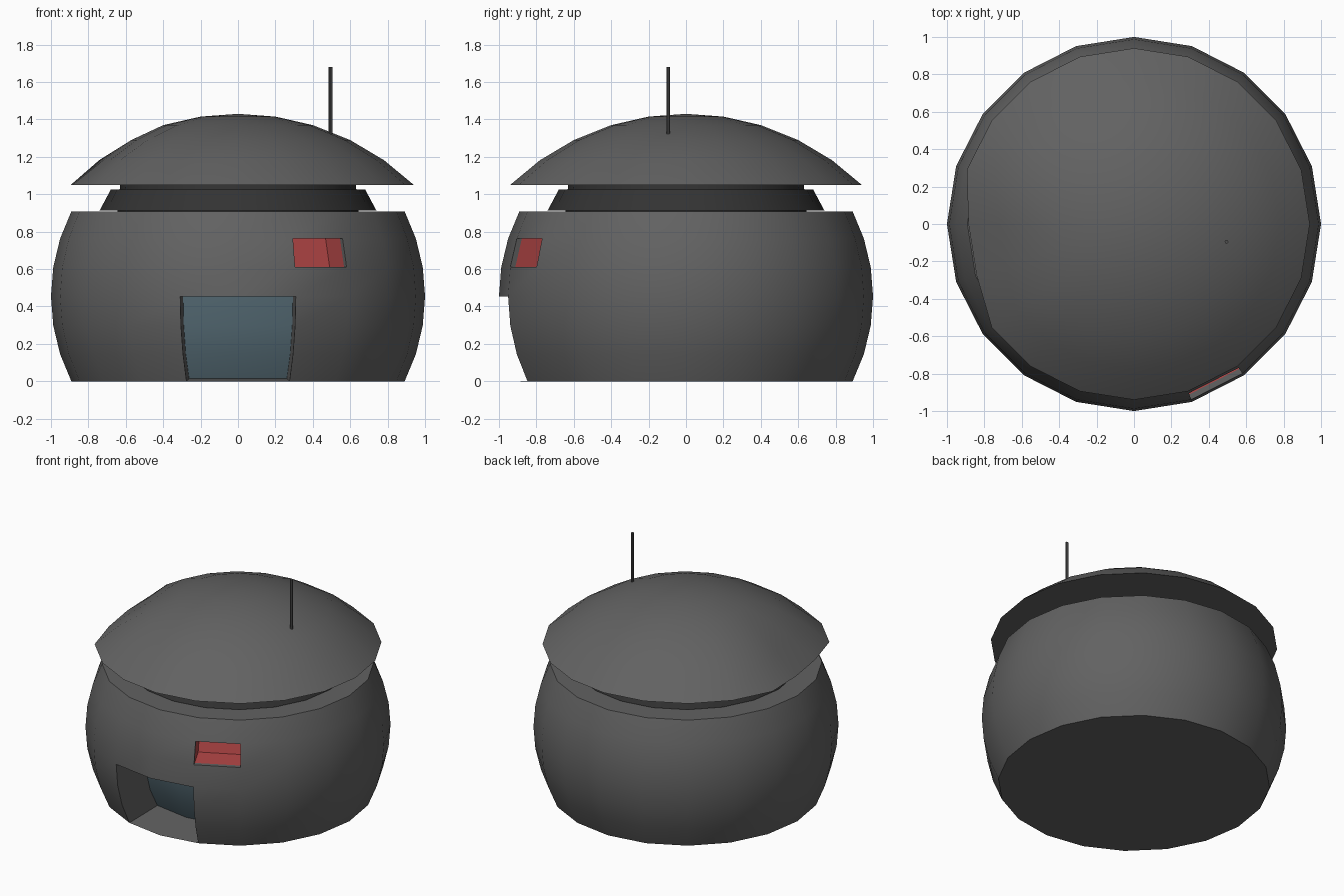
import bpy, bmesh, math
from mathutils import Vector

if "Cube" in bpy.data.objects:
    bpy.data.objects.remove(bpy.data.objects["Cube"])

N = 20


def material(name, color):
    m = bpy.data.materials.new(name)
    m.diffuse_color = color
    m.use_nodes = True
    m.node_tree.nodes["Principled BSDF"].inputs["Base Color"].default_value = m.diffuse_color
    return m


grey = material("grey", (0.122, 0.122, 0.122, 1))
teal = material("door_teal", (0.09, 0.145, 0.175, 1))
red = material("window_red", (0.47, 0.065, 0.065, 1))
dark = material("dark_grey", (0.033, 0.033, 0.033, 1))
metal = material("antenna_grey", (0.08, 0.08, 0.08, 1))


def lathe(profile, sides=N):
    """Closed solid of revolution; radius 0 gives a pole."""
    bm = bmesh.new()
    rings = []
    for r, z in profile:
        if r == 0:
            rings.append([bm.verts.new((0, 0, z))])
        else:
            rings.append([bm.verts.new((r * math.cos(2 * math.pi * i / sides),
                                        r * math.sin(2 * math.pi * i / sides), z))
                          for i in range(sides)])
    grid = {}
    for k, (a, b) in enumerate(zip(rings, rings[1:])):
        for i in range(sides):
            j = (i + 1) % sides
            q = [a[i], a[j], b[j], b[i]] if len(b) > 1 else [a[i], a[j], b[0]]
            grid[k, i] = bm.faces.new(q)
    for ring in (rings[0], rings[-1]):
        if len(ring) > 1:
            bm.faces.new(ring)
    return bm, rings, grid


def finish(bm, name, mats=()):
    bmesh.ops.recalc_face_normals(bm, faces=bm.faces)
    me = bpy.data.meshes.new(name)
    bm.to_mesh(me)
    bm.free()
    for m in mats:
        me.materials.append(m)
    ob = bpy.data.objects.new(name, me)
    bpy.context.collection.objects.link(ob)
    bpy.ops.object.select_all(action='DESELECT')
    ob.select_set(True)
    bpy.context.view_layer.objects.active = ob
    bpy.ops.object.shade_smooth_by_angle(angle=math.radians(30))
    return ob


def recess(bm, faces, move, back, side):
    """Push faces inward, leaving walls; returns the moved faces."""
    before = set(bm.faces)
    out = bmesh.ops.extrude_face_region(bm, geom=faces)["geom"]
    moved = [g for g in out if isinstance(g, bmesh.types.BMFace)]
    bmesh.ops.delete(bm, geom=[f for f in faces if f.is_valid], context='FACES')
    for f in set(bm.faces) - before:
        f.material_index = side
    for f in moved:
        f.material_index = back
    for v in {v for f in moved for v in f.verts}:
        v.co = move(v.co.copy())
    return moved


# body: middle band of a sphere, with recessed doorway and slot window
steps = [math.radians(9 * k) for k in range(-3, 4)]
bm, rings, grid = lathe([(math.cos(t), 0.454 + math.sin(t)) for t in steps])
door = [grid[k, i] for k in range(3) for i in (14, 15)]
window = [grid[4, 16]]
recess(bm, door, lambda c: Vector((c.x * 0.95, c.y + 0.3, max(c.z, 0.015))), 1, 0)
normal = Vector((0.454, -0.891, 0))
lip = recess(bm, window, lambda c: c - normal * 0.03, 0, 0)
recess(bm, lip, lambda c: c - normal * 0.17, 2, 2)
finish(bm, "body", (grey, teal, red))

# neck: sloped collar around an inner drum
bm, _, _ = lathe([(0.74, 0.913), (0.68, 1.025)])
finish(bm, "neck_collar", (dark,))
bm, _, _ = lathe([(0.645, 0.905), (0.63, 1.05)])
finish(bm, "neck_drum", (dark,))

# roof: shallow spherical cap with a dent on the left side
R = 1.353
bm, rings, _ = lathe([(r, 1.43 - R + math.sqrt(R * R - r * r))
                      for r in (0.94, 0.78, 0.6, 0.4, 0.2, 0)])
for ring, amount in zip(rings, (0.055, 0.06, 0.03)):
    for i in (10, 11):
        c = ring[i].co
        d = Vector((c.x, c.y, 0)).normalized()
        c -= d * amount
finish(bm, "roof", (grey,))

# antenna
bm, _, _ = lathe([(0.01, 1.32), (0.01, 1.68)], 8)
finish(bm, "antenna", (metal,)).location = (0.495, -0.095, 0)
